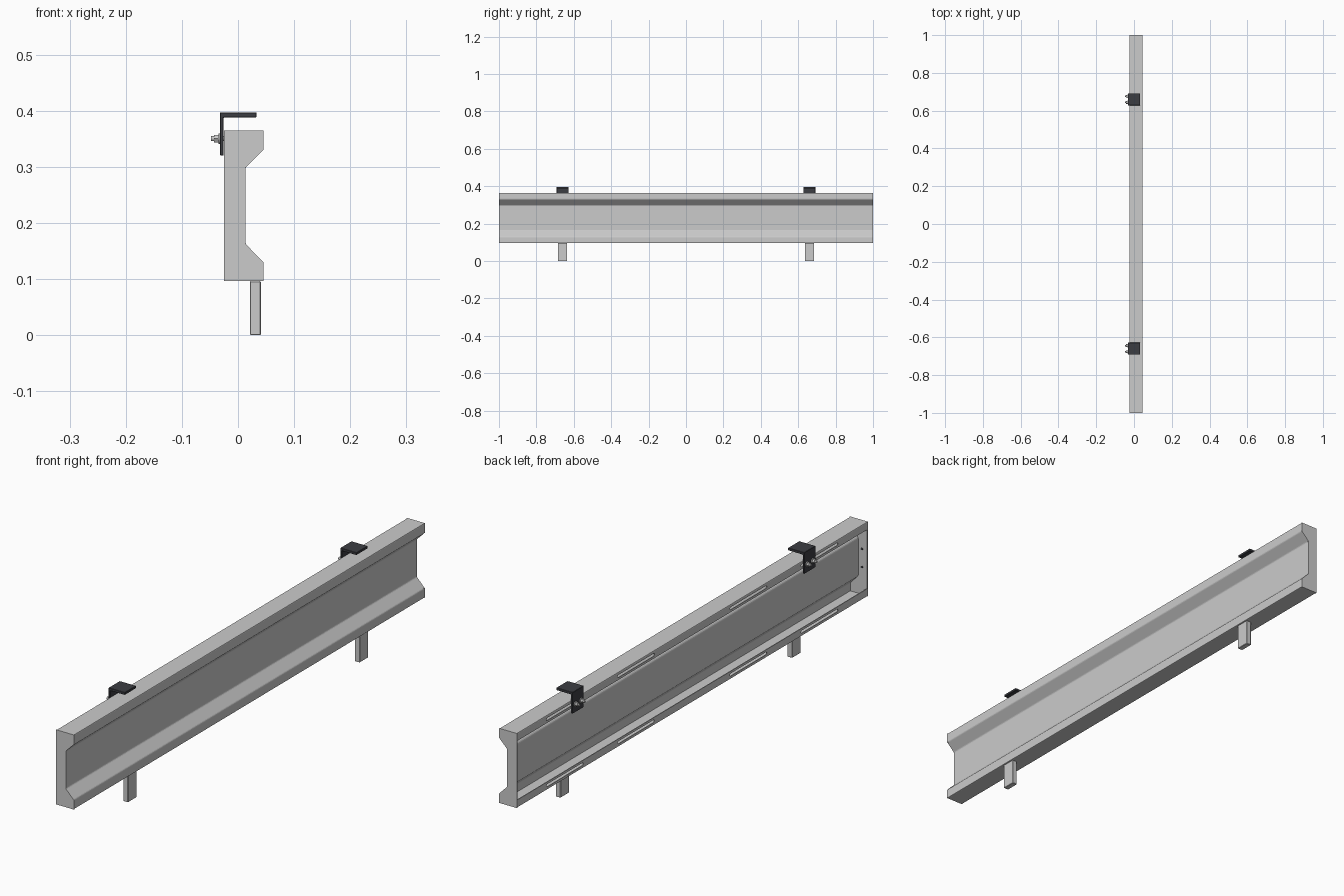
import bpy, bmesh, math
from mathutils import Matrix, Vector

if "Cube" in bpy.data.objects:
    bpy.data.objects.remove(bpy.data.objects["Cube"])

dark = bpy.data.materials.new("dark_steel")
dark.diffuse_color = (0.045, 0.047, 0.055, 1)
dark.use_nodes = True
dark.node_tree.nodes["Principled BSDF"].inputs["Base Color"].default_value = dark.diffuse_color


def make(name, bm, mat=None):
    me = bpy.data.meshes.new(name)
    bm.to_mesh(me)
    bm.free()
    ob = bpy.data.objects.new(name, me)
    bpy.context.collection.objects.link(ob)
    if mat:
        me.materials.append(mat)
    return ob


def prism(bm, pts, vec):
    """Extrude a closed outline along a vector."""
    face = bm.faces.new([bm.verts.new(p) for p in pts])
    ext = bmesh.ops.extrude_face_region(bm, geom=[face])["geom"]
    bmesh.ops.translate(bm, vec=Vector(vec),
                        verts=[g for g in ext if isinstance(g, bmesh.types.BMVert)])
    bmesh.ops.recalc_face_normals(bm, faces=bm.faces[:])


def cylinder_x(bm, x0, x1, y, z, r, n):
    m = Matrix.Translation(((x0 + x1) / 2, y, z)) @ Matrix.Rotation(math.pi / 2, 4, 'Y')
    bmesh.ops.create_cone(bm, cap_ends=True, segments=n, radius1=r, radius2=r,
                          depth=x1 - x0, matrix=m)


def bevel(ob, width, segments=2):
    mod = ob.modifiers.new("bevel", 'BEVEL')
    mod.width, mod.segments = width, segments
    mod.limit_method, mod.angle_limit = 'ANGLE', math.radians(25)


# beam: folded sheet, open at the back with two slotted lips
outline = [(-.025, .365), (.045, .365), (.045, .33), (.013, .298),
           (.013, .163), (.045, .13), (.045, .096), (-.025, .096)]
path = [(-.025, .337)] + outline + [(-.025, .124)]
L = 0.996
bm = bmesh.new()
rows = [[bm.verts.new((x, y, z)) for x, z in path] for y in (-L, L)]
for i in range(len(path) - 1):
    bm.faces.new((rows[0][i], rows[0][i + 1], rows[1][i + 1], rows[1][i]))
beam = make("beam", bm)
bevel(beam, 0.003)
sol = beam.modifiers.new("sheet", 'SOLIDIFY')
sol.thickness, sol.offset, sol.use_even_offset = 0.003, -1, True

# slots cut in the lips
bm = bmesh.new()
for z in (.35, .111):
    for yc in (-.725, -.32, .32, .725):
        pts = []
        for side in (1, -1):
            for k in range(7):
                a = -math.pi / 2 + k * math.pi / 6
                pts.append((-.035, yc + side * (.1 + .005 * math.cos(a)),
                            z + side * .005 * math.sin(a)))
        prism(bm, pts, (.02, 0, 0))
cutter = make("slot_cutter", bm)
cutter.hide_render = True
cut = beam.modifiers.new("slots", 'BOOLEAN')
cut.operation, cut.solver, cut.object = 'DIFFERENCE', 'EXACT', cutter
bpy.context.view_layer.objects.active = beam
beam.select_set(True)
for mod in list(beam.modifiers):
    bpy.ops.object.modifier_apply(modifier=mod.name)
bpy.data.objects.remove(cutter)

for s, tag in ((-1, "front"), (1, "back")):
    # end plate following the beam outline
    bm = bmesh.new()
    prism(bm, [(x, s * L, z) for x, z in outline], (0, s * .004, 0))
    make(f"end_plate_{tag}", bm)

    # two small rivets on the inside of the end plate
    bm = bmesh.new()
    for z in (.198, .263):
        m = Matrix.Translation((-.005, s * (L - .001), z)) @ Matrix.Rotation(math.pi / 2, 4, 'X')
        bmesh.ops.create_cone(bm, cap_ends=True, segments=12, radius1=.004,
                              radius2=.004, depth=.003, matrix=m)
    make(f"end_rivets_{tag}", bm, dark)

    yc = s * .66
    # leg under the front edge
    bm = bmesh.new()
    prism(bm, [(.021, yc - .025, 0), (.041, yc - .025, 0),
               (.041, yc + .025, 0), (.021, yc + .025, 0)], (0, 0, .096))
    bevel(make(f"leg_{tag}", bm), .0015, 1)

    # angle bracket hooked over the top
    bm = bmesh.new()
    prof = [(-.032, .32), (-.0255, .32), (-.0255, .388), (.033, .388), (.033, .397), (-.032, .397)]
    prism(bm, [(x, yc - .032, z) for x, z in prof], (0, .064, 0))
    bevel(make(f"bracket_{tag}", bm, dark), .001, 1)

    # bolts with washers and hex nuts
    bm = bmesh.new()
    for y in (yc - .016, yc + .016):
        cylinder_x(bm, -.035, -.031, y, .35, .0095, 20)
        cylinder_x(bm, -.043, -.034, y, .35, .0075, 6)
        cylinder_x(bm, -.048, -.018, y, .35, .0045, 16)
    make(f"bolts_{tag}", bm)
